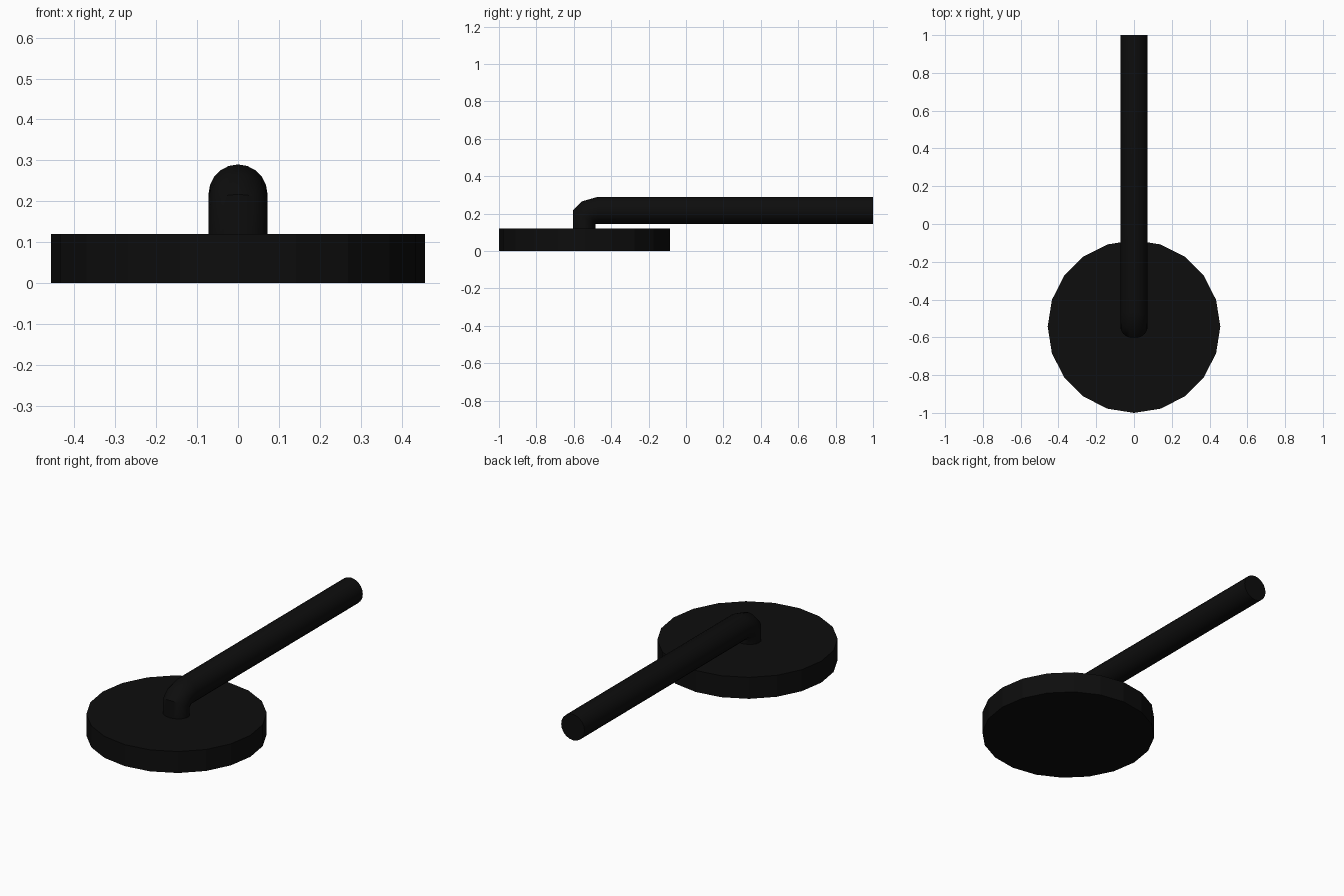
import bpy, bmesh, math
from mathutils import Vector

if "Cube" in bpy.data.objects:
    bpy.data.objects.remove(bpy.data.objects["Cube"])

black = bpy.data.materials.new("black")
black.diffuse_color = (0.004, 0.004, 0.004, 1)
black.use_nodes = True
black.node_tree.nodes["Principled BSDF"].inputs["Base Color"].default_value = black.diffuse_color


def make_object(name, bm):
    bmesh.ops.recalc_face_normals(bm, faces=bm.faces)
    mesh = bpy.data.meshes.new(name)
    bm.to_mesh(mesh)
    bm.free()
    mesh.materials.append(black)
    obj = bpy.data.objects.new(name, mesh)
    bpy.context.collection.objects.link(obj)
    return obj


# Round flat base: 20-sided disc
R, H, CY = 0.457, 0.12, -0.543
bm = bmesh.new()
bmesh.ops.create_cone(bm, cap_ends=True, segments=20, radius1=R, radius2=R, depth=H)
for v in bm.verts:
    a = math.atan2(v.co.y, v.co.x)
    v.co += Vector((0, CY, H / 2))
make_object("base_disc", bm)

# Bent rod: each section is an ellipse spanning an outer and inner (y, z) point
SIDES, HALF_WIDTH = 20, 0.072
sections = [
    ((-0.605, 0.10), (-0.485, 0.10)),
    ((-0.605, 0.217), (-0.485, 0.143)),
    ((-0.555, 0.266), (-0.482, 0.145)),
    ((-0.470, 0.29), (-0.470, 0.145)),
    ((1.0, 0.29), (1.0, 0.145)),
]
bm = bmesh.new()
rings = []
for outer, inner in sections:
    o, i = Vector((0, *outer)), Vector((0, *inner))
    mid, half = (o + i) / 2, (o - i) / 2
    ring = []
    for k in range(SIDES):
        t = 2 * math.pi * k / SIDES
        ring.append(bm.verts.new(mid + half * math.cos(t)
                                 + Vector((HALF_WIDTH * math.sin(t), 0, 0))))
    rings.append(ring)
for a, b in zip(rings, rings[1:]):
    for k in range(SIDES):
        n = (k + 1) % SIDES
        bm.faces.new((a[k], a[n], b[n], b[k]))
bm.faces.new(rings[0])
bm.faces.new(rings[-1])
rod = make_object("bent_rod", bm)

# Smooth the rod but keep its end crisp
bpy.context.view_layer.objects.active = rod
rod.select_set(True)
bpy.ops.object.shade_smooth_by_angle(angle=math.radians(40))
